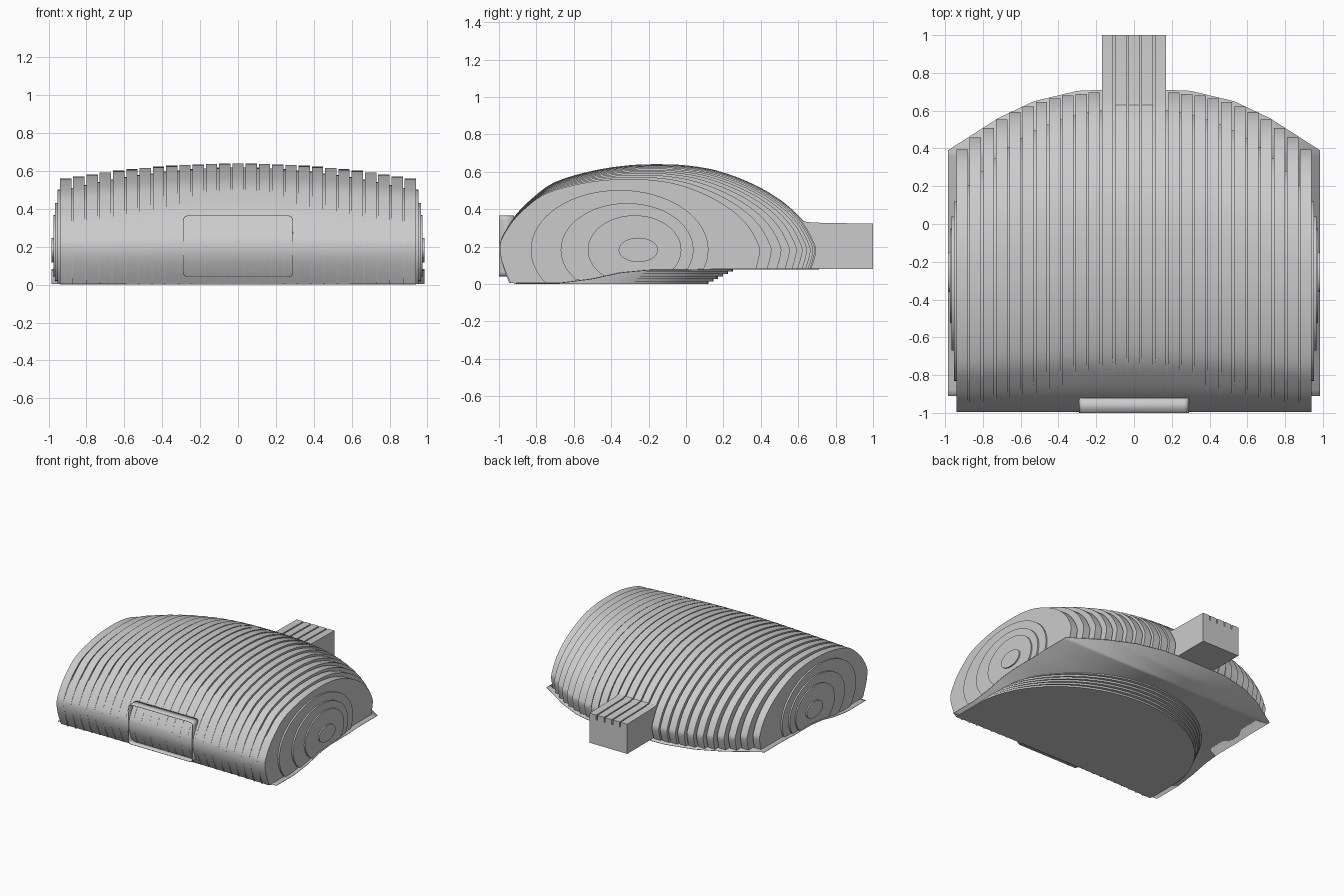
import bpy, bmesh, math

cube = bpy.data.objects.get("Cube")
if cube:
    bpy.data.objects.remove(cube, do_unlink=True)

mat = bpy.data.materials.new("light_grey")
mat.use_nodes = True
GREY = (0.6, 0.6, 0.6, 1)
mat.diffuse_color = GREY
mat.node_tree.nodes["Principled BSDF"].inputs["Base Color"].default_value = GREY

PITCH, HALF, LAST = 0.07, 0.03, 13
MID = 0.18          # height of the widest point of the shell

# Shell outline over the top, front to back (y, z)
SHELL = [(-0.925, 0.005), (-0.96, 0.07), (-0.988, 0.14), (-0.995, 0.2), (-0.98, 0.26),
         (-0.91, 0.37), (-0.82, 0.46), (-0.7, 0.545), (-0.5, 0.605), (-0.3, 0.635),
         (-0.13, 0.64), (0.0, 0.634), (0.15, 0.61), (0.3, 0.56), (0.43, 0.497),
         (0.53, 0.43), (0.6, 0.365), (0.65, 0.3), (0.69, 0.22), (0.7, 0.17), (0.675, 0.08)]
# Underside curve (y, z) and plan of the base plate (y, half width)
UNDER = [(-0.92, 0.005), (-0.67, 0.005), (-0.5, 0.027), (-0.35, 0.06),
         (-0.2, 0.074), (0.0, 0.074), (0.15, 0.08), (1.0, 0.08)]
PLAN = [(-0.91, 0.985), (0.39, 0.985), (0.56, 0.72), (0.65, 0.53), (0.705, 0.3), (0.71, 0.18)]


def lerp(table, y):
    for (a, u), (b, v) in zip(table, table[1:]):
        if y <= b:
            return u + (v - u) * max(0, y - a) / (b - a)
    return table[-1][1]


def smooth_path(pts, n=4):
    """Catmull-Rom curve through the points."""
    out = []
    ext = [pts[0]] + pts + [pts[-1]]
    for p, a, b, q in zip(ext, ext[1:], ext[2:], ext[3:]):
        for i in range(n):
            t = i / n
            out.append(tuple(0.5 * (2 * a[c] + (b[c] - p[c]) * t
                       + (2 * p[c] - 5 * a[c] + 4 * b[c] - q[c]) * t * t
                       + (3 * a[c] - p[c] - 3 * b[c] + q[c]) * t ** 3) for c in (0, 1)))
    return out + [pts[-1]]


ARC = smooth_path(SHELL)


def finish(name, bm, recalc=True):
    if recalc:
        bmesh.ops.recalc_face_normals(bm, faces=bm.faces)
    me = bpy.data.meshes.new(name)
    bm.to_mesh(me)
    bm.free()
    me.materials.append(mat)
    ob = bpy.data.objects.new(name, me)
    bpy.context.collection.objects.link(ob)
    bpy.ops.object.select_all(action='DESELECT')
    ob.select_set(True)
    bpy.context.view_layer.objects.active = ob
    bpy.ops.object.shade_smooth_by_angle(angle=math.radians(30))
    return ob


def slab(bm, pts, shift):
    """Closed prism from a ring of 3D points pushed along a vector."""
    face = bm.faces.new([bm.verts.new(p) for p in pts])
    ext = bmesh.ops.extrude_face_region(bm, geom=[face], use_keep_orig=True)
    bmesh.ops.translate(bm, vec=shift, verts=[v for v in ext["geom"] if isinstance(v, bmesh.types.BMVert)])


def slice_outline(back, top, cable=None):
    """Shell outline scaled to a given back end and top, optionally with a cable arm."""
    pts = []
    for y, z in ARC:
        y = -0.995 + (y + 0.995) * (back + 0.995) / 1.695
        if z > MID:
            z = MID + (z - MID) * (top - MID) / (0.64 - MID)
        if cable and y > 0 and z < cable + 0.025:
            break
        pts.append((y, z))
    if cable:
        y = pts[-1][0]
        pts += [(y + 0.03, cable + 0.01), (y + 0.07, cable + 0.003), (1.0, cable - 0.003), (1.0, 0.08)]
    end = pts[-1][0]
    pts += [(y, lerp(UNDER, y)) for y in [end - (end + 0.92) * i / 24 for i in range(1, 24)]]
    return pts


def back_of(t):
    return 0.70 - 0.305 * t ** 2.8


def top_of(t):
    return 0.64 - 0.08 * t * t


# Tall ribs, the middle five carrying the cable arm
bm = bmesh.new()
for k in range(-LAST, LAST + 1):
    t = abs(k) / LAST
    ring = slice_outline(back_of(t), top_of(t), 0.325 if abs(k) <= 2 else None)
    slab(bm, [(k * PITCH - HALF, y, z) for y, z in ring], (2 * HALF, 0, 0))
finish("shell_ribs", bm)

# Lower spacers filling the slots between ribs
bm = bmesh.new()
for k in range(-LAST, LAST):
    t = max(abs(k), abs(k + 1)) / LAST
    ring = slice_outline(back_of(t) - 0.09 - 0.1 * t * t, top_of(t) - 0.02 - 0.03 * t * t,
                         0.285 if -2 <= k < 2 else None)
    slab(bm, [(k * PITCH + HALF, y, z) for y, z in ring], (PITCH - 2 * HALF, 0, 0))
finish("slot_spacers", bm)

# Stepped oval layers on both ends: centre y, radius y, radius z, outer x
LAYERS = [(-0.355, 0.475, 0.32, 0.953), (-0.315, 0.355, 0.25, 0.965),
          (-0.275, 0.25, 0.185, 0.975), (-0.255, 0.105, 0.065, 0.985)]
for side, name in ((1, "left_end_layers"), (-1, "right_end_layers")):
    bm = bmesh.new()
    for cy, ry, rz, x in LAYERS:
        ring = []
        for i in range(64):
            a = math.tau * i / 64
            y = cy + ry * math.cos(a)
            ring.append((side * 0.935, y, max(MID + 0.002 + rz * math.sin(a), lerp(UNDER, y))))
        slab(bm, ring, (side * (x - 0.935), 0, 0))
    finish(name, bm)

# Thin base sheet following the underside curve
bm = bmesh.new()
ys = sorted({-0.91 + 1.3 * i / 40 for i in range(41)} | {p[0] for p in PLAN[2:]})
rows = [[bm.verts.new((s * lerp(PLAN, y), y, lerp(UNDER, y))) for s in (-1, 1)] for y in ys]
for a, b in zip(rows, rows[1:]):
    bm.faces.new((a[0], a[1], b[1], b[0]))
sheet = finish("base_sheet", bm)
mod = sheet.modifiers.new("thickness", 'SOLIDIFY')
mod.thickness = 0.004
mod.offset = 0

# Stepped D-shaped layers under the base
bm = bmesh.new()
for i in range(6):
    z = i * 0.0135
    reach = 0.79 + 0.026 * i
    ring = [(-0.94, -0.92, z), (0.94, -0.92, z)]
    ring += [(0.94 * math.cos(math.pi * j / 48), -0.67 + reach * math.sin(math.pi * j / 48), z)
             for j in range(49)]
    slab(bm, ring, (0, 0, 0.0135 if i < 5 else 0.011))
finish("underside_layers", bm)

# Open rounded frame on the front
bm = bmesh.new()
R = 0.025
loop = []
for cx, cz, start in ((0.265, 0.34, 0), (-0.265, 0.34, 1), (-0.265, 0.065, 2), (0.265, 0.065, 3)):
    for j in range(7):
        a = math.pi / 2 * (start + j / 6)
        loop.append((cx + R * math.cos(a), cz + R * math.sin(a)))
pairs = [[bm.verts.new((x, y, z)) for y in (-1.0, -0.92)] for x, z in loop]
for a, b in zip(pairs, pairs[1:] + pairs[:1]):
    bm.faces.new((a[0], b[0], b[1], a[1]))
frame = finish("front_frame", bm)
mod = frame.modifiers.new("thickness", 'SOLIDIFY')
mod.thickness = 0.003
